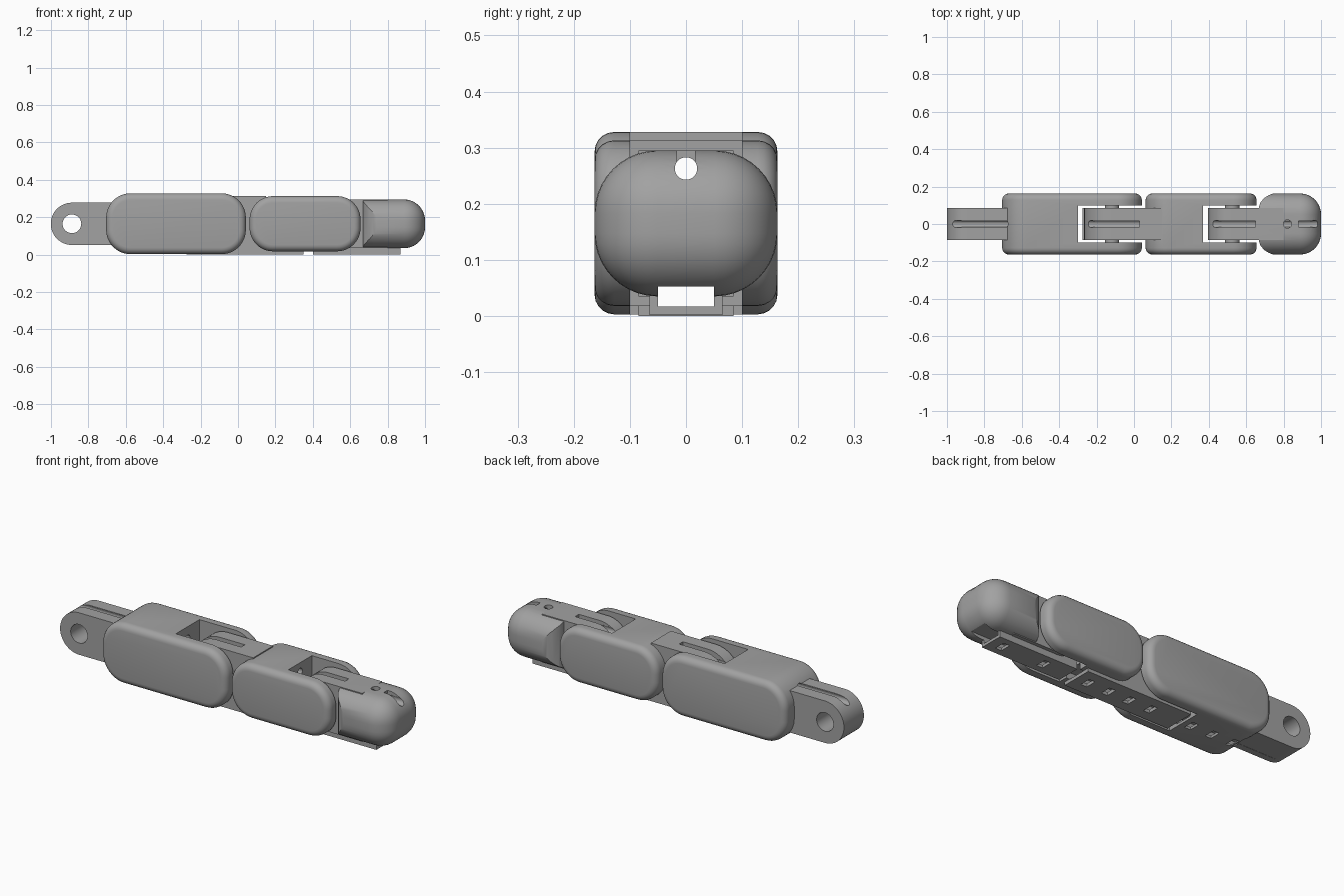
import bpy, bmesh, math

if "Cube" in bpy.data.objects:
    bpy.data.objects.remove(bpy.data.objects["Cube"])

grey = bpy.data.materials.new("plain grey")
grey.use_nodes = True
grey.diffuse_color = (0.36, 0.36, 0.36, 1)
grey.node_tree.nodes["Principled BSDF"].inputs["Base Color"].default_value = (0.36, 0.36, 0.36, 1)

AXIS_Z = 0.165   # height of the hinge line


def finish(bm, name):
    bmesh.ops.recalc_face_normals(bm, faces=bm.faces)
    mesh = bpy.data.meshes.new(name)
    bm.to_mesh(mesh)
    bm.free()
    mesh.materials.append(grey)
    ob = bpy.data.objects.new(name, mesh)
    bpy.context.collection.objects.link(ob)
    return ob


def prism(name, outline, lo, hi, axis="y", round_caps=0):
    """Extrude an outline along an axis, optionally rounding the cap edges."""
    place = {"x": lambda a, b, c: (c, a, b), "y": lambda a, b, c: (a, c, b),
             "z": lambda a, b, c: (a, b, c)}[axis]
    bm = bmesh.new()
    low = [bm.verts.new(place(a, b, lo)) for a, b in outline]
    high = [bm.verts.new(place(a, b, hi)) for a, b in outline]
    caps = [bm.faces.new(low), bm.faces.new(high)]
    n = len(outline)
    for i in range(n):
        j = (i + 1) % n
        bm.faces.new((low[i], low[j], high[j], high[i]))
    bmesh.ops.recalc_face_normals(bm, faces=bm.faces)
    if round_caps:
        edges = {e for f in caps for e in f.edges}
        bmesh.ops.bevel(bm, geom=list(edges), offset=round_caps, segments=5,
                        profile=0.5, affect="EDGES")
    return finish(bm, name)


def arc(cx, cz, r, start, end, steps):
    angles = [math.radians(start + (end - start) * i / steps) for i in range(steps + 1)]
    return [(cx + r * math.cos(a), cz + r * math.sin(a)) for a in angles]


def rounded_rect(x0, x1, z0, z1, r):
    corners = [(x1 - r, z1 - r, 0), (x0 + r, z1 - r, 90),
               (x0 + r, z0 + r, 180), (x1 - r, z0 + r, 270)]
    return [p for x, z, a in corners for p in arc(x, z, r, a, a + 90, 12)]


def box(name, x0, x1, half_y, z0, z1):
    return prism(name, [(x0, z0), (x1, z0), (x1, z1), (x0, z1)], -half_y, half_y)


def rod(name, x, z, r, lo, hi, axis="y"):
    return prism(name, arc(x, z, r, 0, 348.75, 31), lo, hi, axis)


def tongue(cx, r, x1):
    """Hinge lug with a round end."""
    outline = arc(cx, AXIS_Z, r, 90, 270, 32) + [(x1, AXIS_Z - r), (x1, AXIS_Z + r)]
    return prism("tongue", outline, -0.085, 0.085)


def combine(target, other, operation):
    mod = target.modifiers.new("bool", "BOOLEAN")
    mod.operation, mod.solver, mod.object = operation, "EXACT", other
    bpy.context.view_layer.objects.active = target
    bpy.ops.object.modifier_apply(modifier=mod.name)
    bpy.data.objects.remove(other)


def add(target, *parts):
    for part in parts:
        combine(target, part, "UNION")


def cut(target, *cutters):
    for cutter in cutters:
        combine(target, cutter, "DIFFERENCE")


def cut_cord_paths(target, grooves, holes):
    """Tendon bore, strap channel, top grooves and underside holes."""
    cut(target, rod("bore", 0, 0.263, 0.02, -1.1, 1.1, "x"),
        box("channel", -1.1, 1.1, 0.05, 0.017, 0.053))
    for x0, x1 in grooves:
        cut(target, box("groove", x0, x1, 0.016, 0.255, 0.4))
    for x in holes:
        cut(target, box("hole", x - 0.018, x + 0.018, 0.03, -0.1, 0.04))


def smooth(ob):
    bpy.ops.object.select_all(action="DESELECT")
    ob.select_set(True)
    bpy.context.view_layer.objects.active = ob
    bpy.ops.object.shade_smooth_by_angle(angle=math.radians(30))


# Base segment: padded body, fork at one end, lug at the other
base = prism("base_segment", rounded_rect(-0.705, 0.042, 0.003, 0.328, 0.13),
             -0.163, 0.163, round_caps=0.035)
cut(base, box("fork", -0.3, 0.2, 0.1, -0.1, 0.5))
add(base, tongue(-0.888, 0.113, -0.5))
cut(base, rod("pin_hole", -0.888, AXIS_Z, 0.05, -0.3, 0.3))
cut_cord_paths(base, [(-0.97, -0.68)], [-0.6, -0.475, -0.35])

# Middle segment
middle = prism("middle_segment", rounded_rect(0.062, 0.655, 0.018, 0.313, 0.125),
               -0.163, 0.163, round_caps=0.035)
cut(middle, box("fork", 0.37, 0.8, 0.1, -0.1, 0.5))
add(middle, tongue(-0.118, 0.148, 0.15),
    box("underside_strip", -0.275, 0.35, 0.085, 0, 0.06))
cut_cord_paths(middle, [(-0.245, 0.03)], [-0.1, 0.03, 0.155, 0.28])

# Fingertip: rounded block narrowed behind to meet its lug
tip = box("fingertip", 0.4, 1.0, 0.163, 0.035, 0.295)
bm = bmesh.new()
bm.from_mesh(tip.data)
bmesh.ops.bevel(bm, geom=list(bm.edges), offset=0.112, segments=10,
                profile=0.5, affect="EDGES")
bm.to_mesh(tip.data)
bm.free()
side = [(0.668, 0.09), (0.676, 0.115), (0.695, 0.138), (0.72, 0.154), (0.76, 0.17), (1.1, 0.17)]
combine(tip, prism("tip_outline", side + [(x, -y) for x, y in reversed(side)],
                   -0.1, 0.5, "z"), "INTERSECT")
add(tip, tongue(0.525, 0.13, 0.8), box("tip_strip", 0.4, 0.87, 0.065, 0.002, 0.06))
cut(tip, rod("top_hole", 0.82, 0, 0.022, 0.25, 0.4, "z"))
cut_cord_paths(tip, [(0.4, 0.65), (0.88, 0.97)], [0.55, 0.8])

# Hinge pins bridging each fork
pins = [rod(name, x, AXIS_Z, 0.038, -0.11, 0.11)
        for name, x in (("base_hinge_pin", -0.118), ("tip_hinge_pin", 0.525))]

for ob in [base, middle, tip] + pins:
    smooth(ob)
